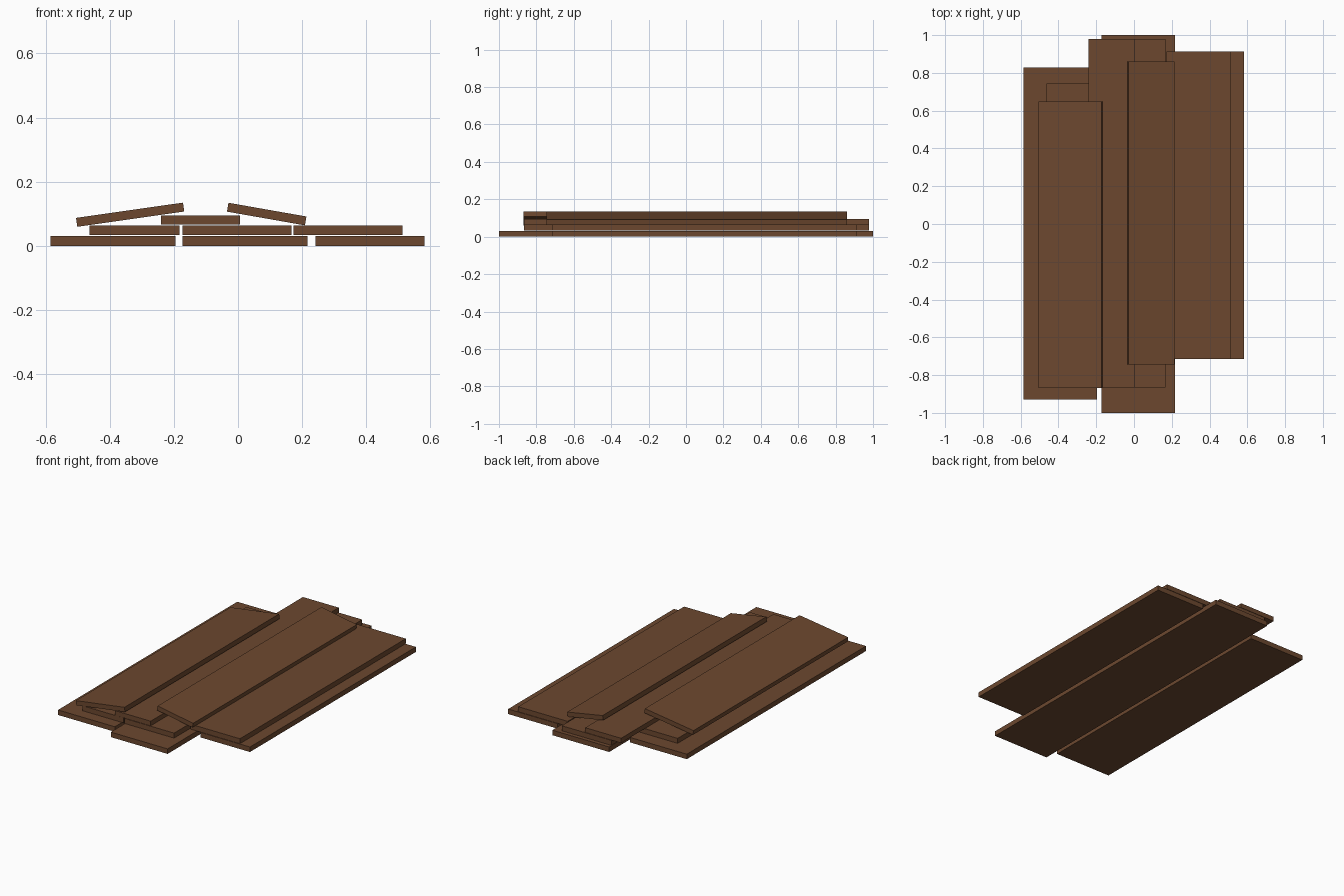
import bpy, math

if "Cube" in bpy.data.objects:
    bpy.data.objects.remove(bpy.data.objects["Cube"])

wood = bpy.data.materials.new("dark_brown_wood")
wood.diffuse_color = (0.150, 0.064, 0.028, 1)
wood.use_nodes = True
wood.node_tree.nodes["Principled BSDF"].inputs["Base Color"].default_value = wood.diffuse_color


def plank(name, x0, x1, y0, y1, z0, z1, tilt=0):
    """Board between the given limits, then rolled about its long axis."""
    bpy.ops.mesh.primitive_cube_add(
        size=1,
        location=((x0 + x1) / 2, (y0 + y1) / 2, (z0 + z1) / 2),
        rotation=(0, math.radians(tilt), 0))
    board = bpy.context.object
    board.name = name
    board.scale = (x1 - x0, y1 - y0, z1 - z0)
    board.data.materials.append(wood)


# Bottom layer
plank("bottom_plank_left", -0.585, -0.195, -0.929, 0.828, 0, 0.031)
plank("bottom_plank_middle", -0.173, 0.217, -1.0, 1.0, 0, 0.031)
plank("bottom_plank_right", 0.242, 0.582, -0.714, 0.912, 0, 0.031)

# Second layer
plank("second_plank_left", -0.463, -0.182, -0.862, 0.743, 0.033, 0.064)
plank("second_plank_middle", -0.173, 0.167, -0.865, 0.979, 0.033, 0.064)
plank("second_plank_right", 0.173, 0.513, -0.714, 0.912, 0.033, 0.064)

# Third layer
plank("third_plank", -0.240, 0.006, -0.865, 0.979, 0.066, 0.095)

# Loose planks leaning on the third layer
plank("leaning_plank_left", -0.505, -0.168, -0.868, 0.648, 0.083, 0.111, -8.1)
plank("leaning_plank_right", -0.034, 0.213, -0.745, 0.860, 0.085, 0.113, 10)
